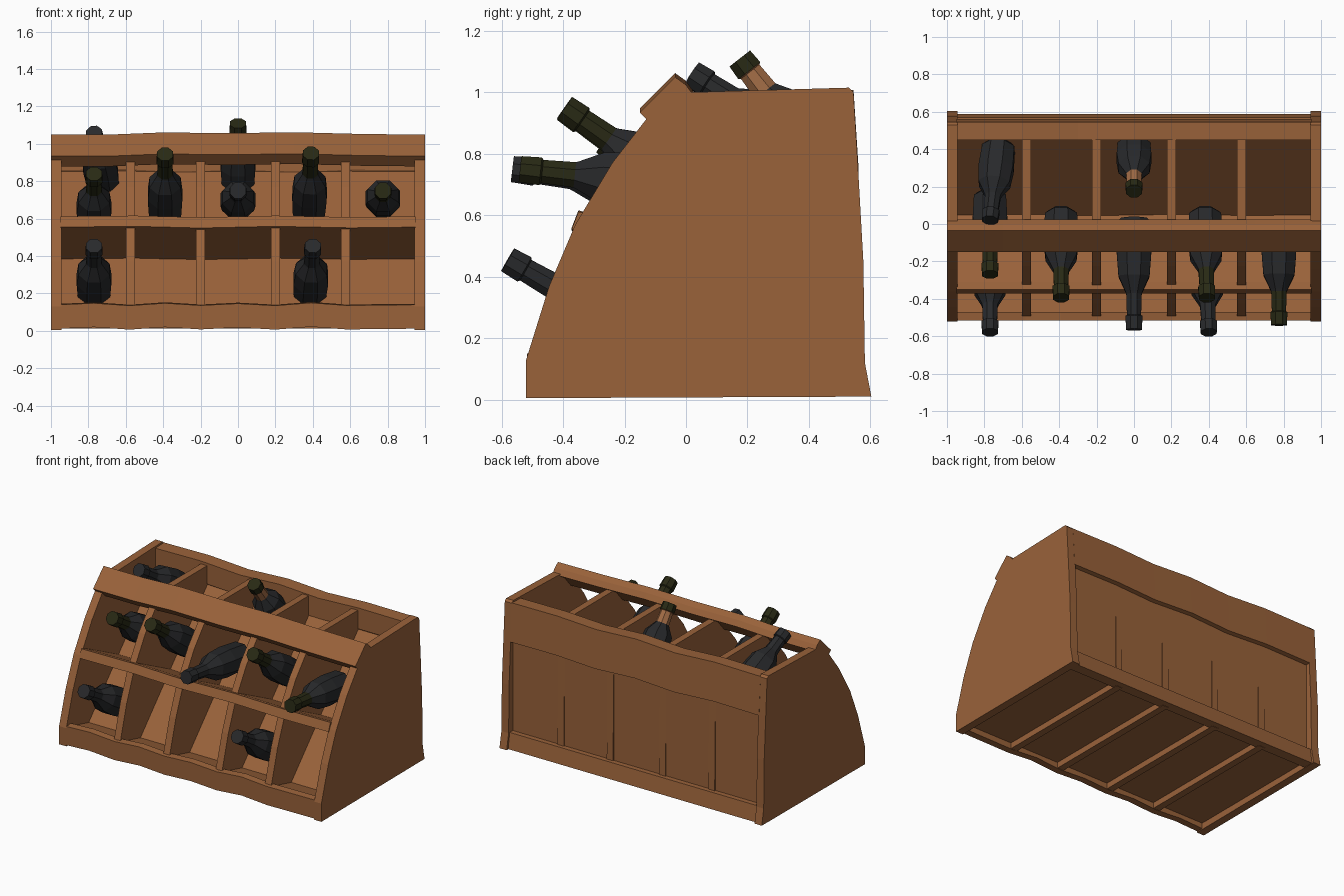
import bpy, bmesh, math
from mathutils import Vector, Matrix

if "Cube" in bpy.data.objects:
    bpy.data.objects.remove(bpy.data.objects["Cube"])


def mat(name, rgb):
    m = bpy.data.materials.new(name)
    m.diffuse_color = (*rgb, 1)
    m.use_nodes = True
    m.node_tree.nodes["Principled BSDF"].inputs["Base Color"].default_value = m.diffuse_color
    return m


WOOD = mat("warm wood", (0.32, 0.122, 0.042))
GLASS = mat("black glass", (0.021, 0.022, 0.024))
OLIVE = mat("dark olive foil", (0.021, 0.022, 0.007))
LABEL = mat("tan neck label", (0.36, 0.15, 0.06))


def finish(bm, name, mats):
    bmesh.ops.recalc_face_normals(bm, faces=bm.faces[:])
    me = bpy.data.meshes.new(name)
    bm.to_mesh(me)
    bm.free()
    for m in mats:
        me.materials.append(m)
    ob = bpy.data.objects.new(name, me)
    bpy.context.collection.objects.link(ob)
    return ob


def prism(name, profile, xs, wave=None):
    """Sweep a (y, z) profile along x; wave lists z offsets per station."""
    bm = bmesh.new()
    wave = wave or [0] * len(xs)
    rings = [[bm.verts.new((x, y, z + w)) for y, z in profile]
             for x, w in zip(xs, wave)]
    n = len(profile)
    for a, b in zip(rings, rings[1:]):
        for i in range(n):
            bm.faces.new((a[i], a[(i + 1) % n], b[(i + 1) % n], b[i]))
    bm.faces.new(rings[0])
    bm.faces.new(rings[-1])
    return finish(bm, name, [WOOD])


def bottle(name, x, y, z, tilt, length, foil, sides=8, lean=0.0):
    """Bottle whose mouth is at (x, y, z); axis points to -y and up by tilt degrees."""
    L = length
    body = L * 0.52
    prof = [(0, 0.075), (0.02, 0.093), (body * 0.6, 0.1), (body, 0.09),
            (L * 0.66, 0.05), (L * 0.68, 0.045), (L * 0.87, 0.041),
            (L * 0.88, 0.049), (L, 0.046)]
    bm = bmesh.new()
    rings = []
    for h, r in prof:
        rings.append([bm.verts.new((r * math.cos(2 * math.pi * (k + .5) / sides),
                                    r * math.sin(2 * math.pi * (k + .5) / sides), h))
                      for k in range(sides)])
    for j, (a, b) in enumerate(zip(rings, rings[1:])):
        for k in range(sides):
            f = bm.faces.new((a[k], a[(k + 1) % sides], b[(k + 1) % sides], b[k]))
            # neck band and mouth take the foil colours
            f.material_index = 2 if j >= 7 else (1 if j >= 5 else 0)
    bm.faces.new(rings[0])
    bm.faces.new(rings[-1]).material_index = 2
    t = math.radians(tilt)
    axis = Vector((lean, -math.cos(t), math.sin(t))).normalized()
    rot = Vector((0, 0, 1)).rotation_difference(axis).to_matrix().to_4x4()
    base = Vector((x, y, z)) - axis * L
    bmesh.ops.transform(bm, matrix=Matrix.Translation(base) @ rot, verts=bm.verts[:])
    return finish(bm, name, [GLASS, *foil])


# Curved side panels
side = [(-0.52, 0.005), (-0.52, 0.13), (-0.445, 0.37), (-0.36, 0.57), (-0.24, 0.77),
        (-0.17, 0.86), (-0.10, 0.95), (-0.04, 1.03), (0.01, 1.0), (0.53, 1.015),
        (0.545, 1.0), (0.56, 0.75), (0.577, 0.45), (0.582, 0.12), (0.603, 0.01)]
for s, label in ((-1, "left"), (1, "right")):
    prism(label + "_side_panel", side, [s * 0.945, s * 1.0])

# Compartment dividers
div = [(-0.495, 0.01), (-0.495, 0.13), (-0.425, 0.37), (-0.345, 0.57), (-0.225, 0.77),
       (-0.10, 0.92), (-0.05, 0.985), (0.48, 0.985), (0.535, 0.74), (0.545, 0.01)]
for i, x in enumerate((-0.575, -0.2, 0.2, 0.575)):
    prism("divider_%d" % (i + 1), div, [x - 0.024, x + 0.024])

# Slanted panel that the bottle bases rest on
prism("slanted_back_panel", [(0.47, 0.87), (-0.30, 0.05), (-0.27, 0.05), (0.50, 0.87)],
      [-0.95, 0.95])
# Shelf sloping down to the back, with a front lip
prism("middle_shelf", [(-0.372, 0.555), (-0.35, 0.612), (-0.31, 0.60), (0.05, 0.42),
                       (0.015, 0.385)],
      [-0.95, -0.55, -0.2, 0.2, 0.6, 0.95], [0, 0.004, -0.005, 0.004, -0.004, 0])
# Lower front rail, sloping floor and bottom board
xs = [-0.95, -0.77, -0.58, -0.39, -0.2, 0, 0.2, 0.39, 0.58, 0.95]
prism("front_bottom_rail", [(-0.517, 0.012), (-0.517, 0.14), (-0.47, 0.145), (-0.47, 0.012)],
      xs, [0, 0.008, -0.005, 0.008, -0.004, 0.006, -0.005, 0.01, -0.004, 0])
prism("lower_shelf", [(-0.49, 0.13), (-0.27, 0.075), (-0.27, 0.055), (-0.49, 0.1)],
      [-0.95, 0.95])
prism("bottom_board", [(-0.49, 0.05), (0.54, 0.05), (0.54, 0.07), (-0.49, 0.07)],
      [-0.95, 0.95])

# Tilted beam across the top front
prism("top_front_beam", [(-0.15, 0.94), (-0.035, 1.055), (0.0, 1.03), (0.025, 0.995),
                         (-0.03, 0.96), (-0.095, 0.885)],
      [-1.0, -0.7, -0.4, -0.05, 0.3, 0.65, 1.0],
      [-0.006, -0.006, 0.006, 0.002, 0.007, -0.002, -0.006])

# Back: upper board, recessed panel, lower rail
prism("back_top_board", [(0.45, 0.86), (0.45, 1.0), (0.545, 1.003), (0.562, 0.74), (0.52, 0.73)],
      [-0.95, -0.6, -0.3, 0, 0.3, 0.6, 0.95], [0, 0.005, -0.012, 0.004, -0.012, 0.002, 0])
prism("back_panel", [(0.515, 0.04), (0.515, 0.78), (0.535, 0.78), (0.535, 0.04)],
      [-0.95, 0.95])
prism("back_bottom_rail", [(0.515, 0.012), (0.515, 0.12), (0.57, 0.12), (0.587, 0.012)],
      [-0.95, 0.95])

# Bottles: name, x, mouth y, mouth z, tilt, length, foil materials, lean
plain, green, tan = (GLASS, GLASS), (OLIVE, OLIVE), (LABEL, OLIVE)
for n, x, y, z, tilt, length, foil, lean in (
        ("lower_bottle_left", -0.77, -0.58, 0.455, 30, 0.52, plain, 0),
        ("lower_bottle_right", 0.40, -0.58, 0.455, 30, 0.52, plain, 0.03),
        ("upper_bottle_1", -0.77, -0.27, 0.84, 32, 0.50, green, 0),
        ("upper_bottle_2", -0.39, -0.395, 0.945, 35, 0.55, green, 0),
        ("upper_bottle_3", 0.0, -0.565, 0.75, 7, 0.60, plain, 0),
        ("upper_bottle_4", 0.39, -0.395, 0.95, 35, 0.55, green, 0.02),
        ("upper_bottle_5", 0.775, -0.54, 0.75, 6, 0.56, green, 0),
        ("top_bottle_left", -0.77, 0.02, 1.06, 33, 0.48, plain, -0.1),
        ("top_bottle_middle", 0.0, 0.175, 1.11, 52, 0.42, tan, 0)):
    bottle(n, x, y, z, tilt, length, foil, lean=lean)
